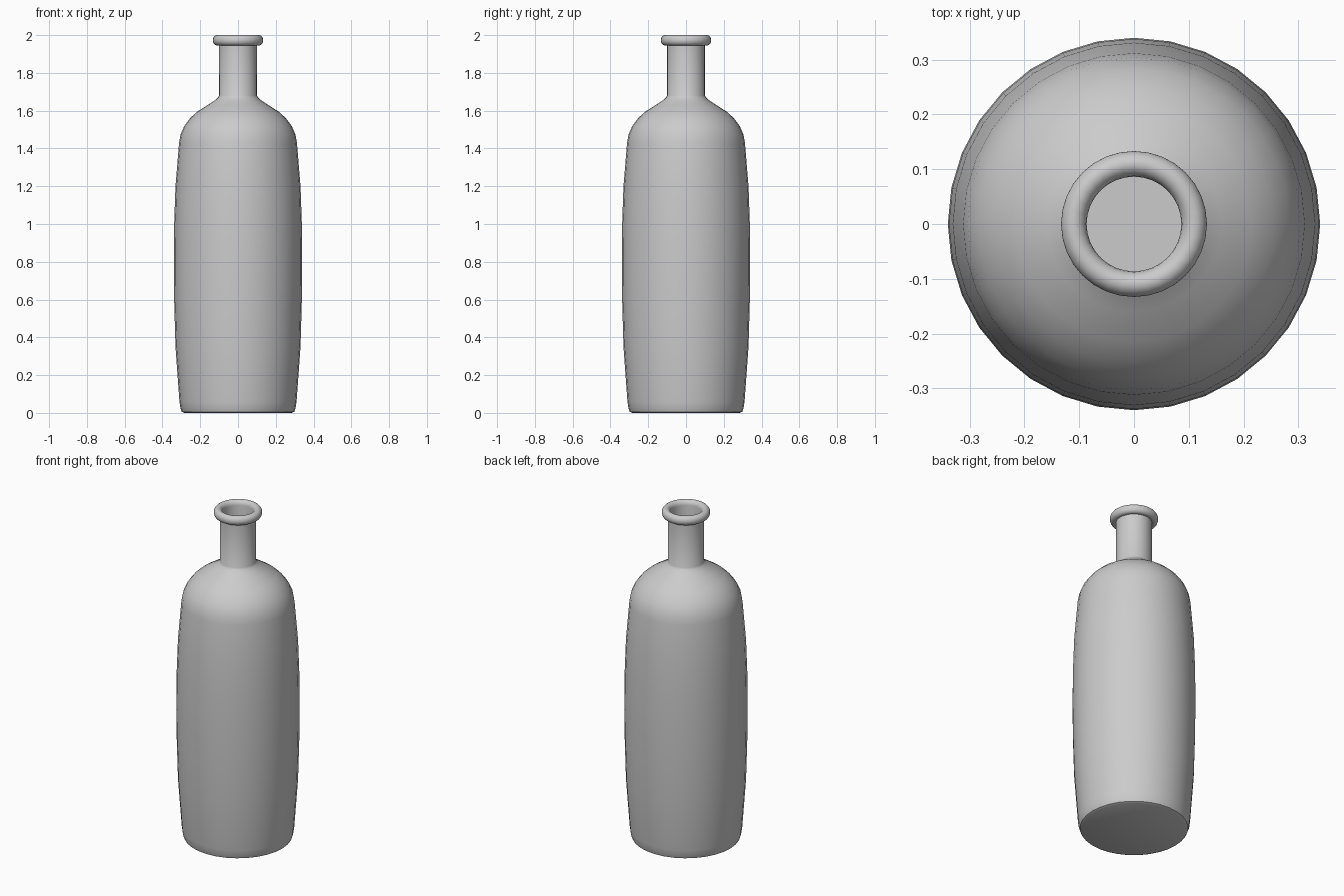
import bpy, bmesh
from math import pi, sin, cos, radians

if "Cube" in bpy.data.objects:
    bpy.data.objects.remove(bpy.data.objects["Cube"])

SEGMENTS = 32


def lathe(name, profile):
    """Spin (radius, z) points round the z axis; radius 0 closes the end."""
    bm = bmesh.new()
    verts = [bm.verts.new((r, 0, z)) for r, z in profile]
    edges = [bm.edges.new(pair) for pair in zip(verts, verts[1:])]
    bmesh.ops.spin(bm, geom=verts + edges, cent=(0, 0, 0), axis=(0, 0, 1),
                   angle=2 * pi, steps=SEGMENTS, use_merge=False)
    bmesh.ops.remove_doubles(bm, verts=bm.verts, dist=0.0005)
    bmesh.ops.recalc_face_normals(bm, faces=bm.faces)
    mesh = bpy.data.meshes.new(name)
    bm.to_mesh(mesh)
    bm.free()
    obj = bpy.data.objects.new(name, mesh)
    bpy.context.collection.objects.link(obj)
    bpy.context.view_layer.objects.active = obj
    obj.select_set(True)
    bpy.ops.object.shade_smooth_by_angle(angle=radians(40))
    obj.select_set(False)
    return obj


# Outer wall, from the flat base up to the neck
outer = [(0, 0), (0.285, 0), (0.298, 0.006), (0.305, 0.025), (0.31, 0.06),
         (0.331, 0.35), (0.338, 0.6), (0.34, 0.8), (0.338, 1.0),
         (0.331, 1.2), (0.312, 1.43), (0.304, 1.475), (0.284, 1.52),
         (0.254, 1.56), (0.215, 1.595), (0.16, 1.63), (0.122, 1.655),
         (0.106, 1.67), (0.1, 1.68), (0.1, 1.948)]

# Rounded lip, turning over into the mouth
lip = [(0.11 + 0.0235 * cos(a), 1.9725 + 0.0275 * sin(a))
       for a in (radians(-115 + 295 * i / 14) for i in range(15))]

# Inner wall, from the mouth down to the inner floor
inner = [(0.087, 1.67), (0.2, 1.585), (0.27, 1.52), (0.298, 1.43),
         (0.325, 0.8), (0.295, 0.05), (0.28, 0.02), (0, 0.02)]

lathe("bottle", outer + lip + inner)
